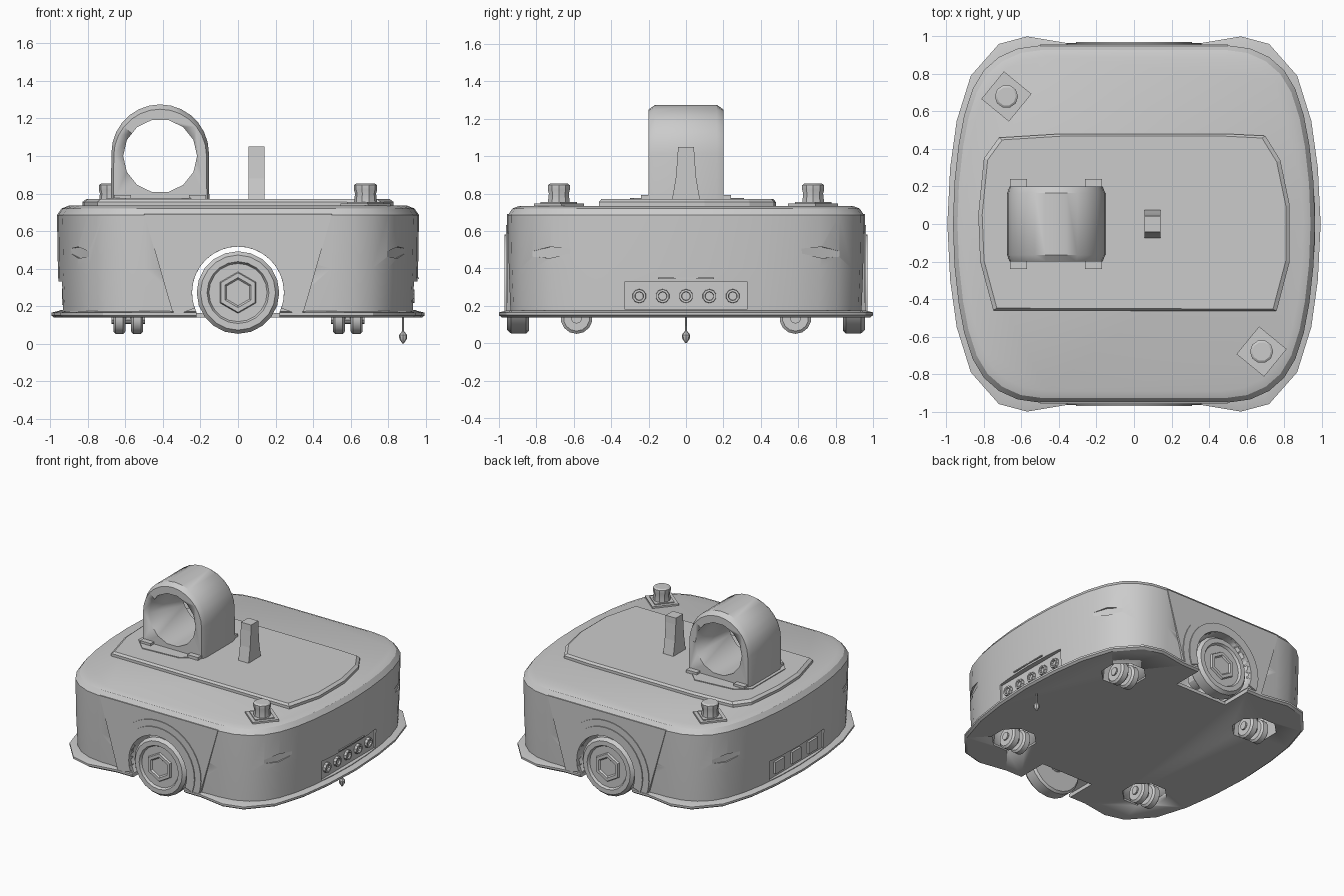
import bpy, bmesh
from math import sin, cos, pi, radians
from mathutils import Matrix, Vector

cube = bpy.data.objects.get("Cube")
if cube:
    bpy.data.objects.remove(cube, do_unlink=True)

grey = bpy.data.materials.new("plain grey")
grey.use_nodes = True
COLOUR = (0.6, 0.6, 0.6, 1)
grey.diffuse_color = COLOUR
grey.node_tree.nodes["Principled BSDF"].inputs["Base Color"].default_value = COLOUR


def activate(ob):
    bpy.ops.object.select_all(action='DESELECT')
    ob.select_set(True)
    bpy.context.view_layer.objects.active = ob


def finish(name, bm, smooth=30):
    bmesh.ops.recalc_face_normals(bm, faces=bm.faces)
    me = bpy.data.meshes.new(name)
    bm.to_mesh(me)
    bm.free()
    me.materials.append(grey)
    ob = bpy.data.objects.new(name, me)
    bpy.context.collection.objects.link(ob)
    if smooth:
        activate(ob)
        bpy.ops.object.shade_smooth_by_angle(angle=radians(smooth))
    return ob


def loft(name, rings, smooth=30):
    """Skin a stack of closed rings and cap both ends."""
    bm = bmesh.new()
    loops = [[bm.verts.new(p) for p in ring] for ring in rings]
    n = len(loops[0])
    for a, b in zip(loops, loops[1:]):
        for i in range(n):
            j = (i + 1) % n
            bm.faces.new((a[i], a[j], b[j], b[i]))
    bm.faces.new(loops[0][::-1])
    bm.faces.new(loops[-1])
    return finish(name, bm, smooth)


def box(name, centre, size, turn=0):
    bm = bmesh.new()
    bmesh.ops.create_cube(bm, size=1, matrix=Matrix.Translation(centre)
                          @ Matrix.Rotation(turn, 4, 'Z') @ Matrix.Diagonal((*size, 1)))
    return finish(name, bm, 0)


def lathe(name, centre, axis, profile, sides=24, phase=0.0):
    """Stack of circles: profile holds (distance along axis, radius)."""
    q = Vector((0, 0, 1)).rotation_difference(Vector(axis))
    rings = [[Vector(centre) + q @ Vector((r * cos(t), r * sin(t), d))
              for t in (phase + 2 * pi * i / sides for i in range(sides))]
             for d, r in profile]
    return loft(name, rings)


def at(points, z, s=1.0):
    return [(x * s, y * s, z) for x, y in points]


def cut(ob, *cutters):
    for c in cutters:
        c.hide_render = True
        mod = ob.modifiers.new("cut", 'BOOLEAN')
        mod.operation = 'DIFFERENCE'
        mod.solver = 'EXACT'
        mod.object = c
        activate(ob)
        bpy.ops.object.modifier_apply(modifier=mod.name)


def mirrored(quarter):
    """Quarter outline from +x round to +y, reflected into a full loop."""
    q = quarter
    left = [(-x, y) for x, y in reversed(q)]
    top = q + left
    return top + [(x, -y) for x, y in reversed(top) if y > 0]


# Main shell and flared bottom lip
HUB_Z = 0.272
body_outline = mirrored([(0.965, 0), (0.957, 0.22), (0.935, 0.42), (0.905, 0.58), (0.86, 0.72),
                         (0.8, 0.82), (0.72, 0.89), (0.62, 0.935), (0.5, 0.952)])
lip_outline = mirrored([(0.995, 0), (0.98, 0.3), (0.945, 0.55), (0.87, 0.79),
                        (0.72, 0.96), (0.57, 1.0), (0.36, 0.965)])
body = loft("body_shell", [at(body_outline, 0.15, 0.985), at(body_outline, 0.4, 0.995),
                           at(body_outline, 0.685), at(body_outline, 0.72, 0.975),
                           at(body_outline, 0.735, 0.935)])
lip = loft("bottom_lip", [at(lip_outline, 0.138, 0.985), at(lip_outline, 0.15),
                          at(lip_outline, 0.165), at(lip_outline, 0.175, 0.96)])

# Raised side panels with arch trims round the drive wheels
panels = []
for side, word in ((-1, "front"), (1, "back")):
    trapezoid = [(-0.5, 0.69), (0.5, 0.69), (0.35, 0.17), (-0.35, 0.17)]
    panels.append(loft(word + "_panel", [[(x, side * y, z) for x, z in trapezoid]
                                         for y in (0.93, 0.957)], 0))
    for r0, r1, out, part in ((0.245, 0.31, 0.97, "inner"), (0.31, 0.36, 0.963, "outer")):
        angles = [radians(-20 + 220 * i / 24) for i in range(25)]
        ring = [(r * cos(t), HUB_Z + r * sin(t))
                for r, seq in ((r0, angles), (r1, angles[::-1])) for t in seq]
        loft(f"{word}_{part}_arch_trim", [[(x, side * y, z) for x, z in ring]
                                          for y in (0.92, out)])

# Wheel tunnel, caster wells, connector recesses and corner slots
tunnel = lathe("tunnel_cutter", (0, 0, HUB_Z), (0, 1, 0), [(-1.2, 0.245), (1.2, 0.245)], 32)
notch = box("notch_cutter", (0, 0, 0.14), (0.44, 2.4, 0.2))
wells = [lathe("well_cutter", (sx * 0.59, sy * 0.59, 0), (0, 0, 1),
               [(0.05, 0.17), (0.3, 0.14)], 8, pi / 8)
         for sx in (-1, 1) for sy in (-1, 1)]
ports = [box("port_cutter", (sx * 0.98, 0, 0.255), (0.12, 0.65, 0.15)) for sx in (-1, 1)]
slots = []
for sx in (-1, 1):
    for sy in (-1, 1):
        slots.append(loft("slot_cutter", [
            [(sx * (0.87 + 0.09 * u + 0.05 * v), sy * (0.74 - 0.19 * u + 0.03 * v), z + 0.015 * u)
             for u, z in ((-1, 0.485), (0, 0.455), (1, 0.485), (0, 0.515))]
            for v in (-0.6, 1.5)], 0))
cut(body, tunnel, notch, *wells, *ports, *slots)
cut(lip, tunnel, notch, *wells)
for p in panels:
    cut(p, tunnel, notch)
for c in [tunnel, notch, *wells, *ports, *slots]:
    bpy.data.objects.remove(c, do_unlink=True)
box("belly_plate", (0, 0, 0.15), (0.5, 1.44, 0.024))

# Connectors: round sockets on one end, square ones on the other
for i in range(5):
    y = -0.25 + 0.125 * i
    lathe(f"round_socket_{i + 1}", (0.915, y, 0.252), (1, 0, 0),
          [(0, 0.038), (0.025, 0.036), (0.025, 0.024), (0.01, 0.022)], 10)
for i in range(3):
    box(f"square_socket_{i + 1}", (-0.922, -0.2 + 0.2 * i, 0.25), (0.03, 0.11, 0.09))
box("left_port_brow", (0.955, 0, 0.347), (0.018, 0.3, 0.008))

# Drive wheels with hexagonal hubs
for side, word in ((-1, "front"), (1, "back")):
    lathe(word + "_drive_wheel", (0, side * 0.84, HUB_Z), (0, side, 0),
          [(0, 0.205), (0.015, 0.22), (0.095, 0.22), (0.118, 0.2),
           (0.118, 0.165), (0.1, 0.155), (0.1, 0.05)], 20)
    lathe(word + "_wheel_hub", (0, side * 0.93, HUB_Z), (0, side, 0),
          [(0, 0.115), (0.025, 0.105), (0.025, 0.08), (0.015, 0.07)], 6, pi / 6)
    lathe(word + "_axle", (0, side * 0.65, HUB_Z), (0, side, 0), [(0, 0.06), (0.2, 0.06)], 12)

# Twin-wheel casters
for sx, wx in ((-1, "right"), (1, "left")):
    for sy, wy in ((-1, "front"), (1, "back")):
        name = f"{wy}_{wx}_caster"
        x, y = sx * 0.585, sy * 0.585
        lathe(name + "_stem", (x, y, 0.13), (0, 0, 1), [(0, 0.035), (0.18, 0.035)], 10)
        lathe(name + "_axle", (x - 0.09, y, 0.135), (1, 0, 0), [(0, 0.03), (0.18, 0.03)], 10)
        for k, off in enumerate((-0.047, 0.047)):
            lathe(f"{name}_wheel_{k + 1}", (x + off - 0.032, y, 0.135), (1, 0, 0),
                  [(0, 0.07), (0.012, 0.085), (0.052, 0.085), (0.064, 0.07)], 14)

# Top deck
deck = [(0.83, -0.2), (0.83, 0.1), (0.78, 0.34), (0.7, 0.47), (0.5, 0.48), (-0.4, 0.48),
        (-0.72, 0.46), (-0.8, 0.35), (-0.83, 0.05), (-0.82, -0.2), (-0.75, -0.46), (0.76, -0.465)]
loft("top_deck", [at(deck, 0.73), at(deck, 0.755), at(deck, 0.77, 0.975)], 0)

# Arched scanner housing with a round opening
CX, CZ = -0.415, 1.015
arch = [(CX + 0.26 * cos(t), CZ + 0.26 * sin(t)) for t in (pi * i / 14 for i in range(15))]
outline = [(CX + 0.262, 0.765)] + arch + [(CX - 0.262, 0.765)]


def slice_at(y, s):
    return [(CX + (x - CX) * s, y, 0.765 + (z - 0.765) * s) for x, z in outline]


housing = loft("scanner_housing", [slice_at(-0.2, 0.95), slice_at(-0.165, 1),
                                   slice_at(0.165, 1), slice_at(0.2, 0.95)], 35)
bore = lathe("bore_cutter", (CX, 0, 1.0), (0, 1, 0), [(-0.4, 0.197), (0.4, 0.197)], 14)
cut(housing, bore)
bpy.data.objects.remove(bore, do_unlink=True)
base = [(-0.7, -0.2), (-0.6, -0.3), (-0.3, -0.28), (-0.2, -0.2),
        (-0.18, 0.2), (-0.29, 0.31), (-0.6, 0.28), (-0.7, 0.2)]
loft("scanner_base", [at(base, 0.765), at(base, 0.776)], 0)
for sx in (-1, 1):
    for sy in (-1, 1):
        box("scanner_foot", (CX + sx * 0.2, sy * 0.21, 0.782), (0.09, 0.06, 0.022))

# Upright post with a flared foot
loft("post", [[(0.098 + sx * 0.043, sy * w, z) for sx, sy in ((-1, -1), (1, -1), (1, 1), (-1, 1))]
              for z, w in ((0.765, 0.075), (0.88, 0.055), (1.0, 0.045), (1.05, 0.043))], 0)

# Corner beacons on square plates
for k, s in enumerate((-1, 1)):
    x, y = s * 0.68, -s * 0.68
    box(f"beacon_plate_{k + 1}", (x, y, 0.738), (0.19, 0.19, 0.02), pi / 4 + 0.1)
    box(f"beacon_step_{k + 1}", (x, y, 0.745), (0.14, 0.14, 0.02), pi / 4 + 0.1)
    lathe(f"beacon_{k + 1}", (x, y, 0.74), (0, 0, 1),
          [(0, 0.063), (0.06, 0.056), (0.08, 0.062), (0.105, 0.062), (0.113, 0.05)], 10)

# Hanging contact pin
lathe("contact_pin", (0.88, 0, 0), (0, 0, 1),
      [(0, 0.004), (0.025, 0.02), (0.045, 0.022), (0.065, 0.006), (0.15, 0.005)], 8)
